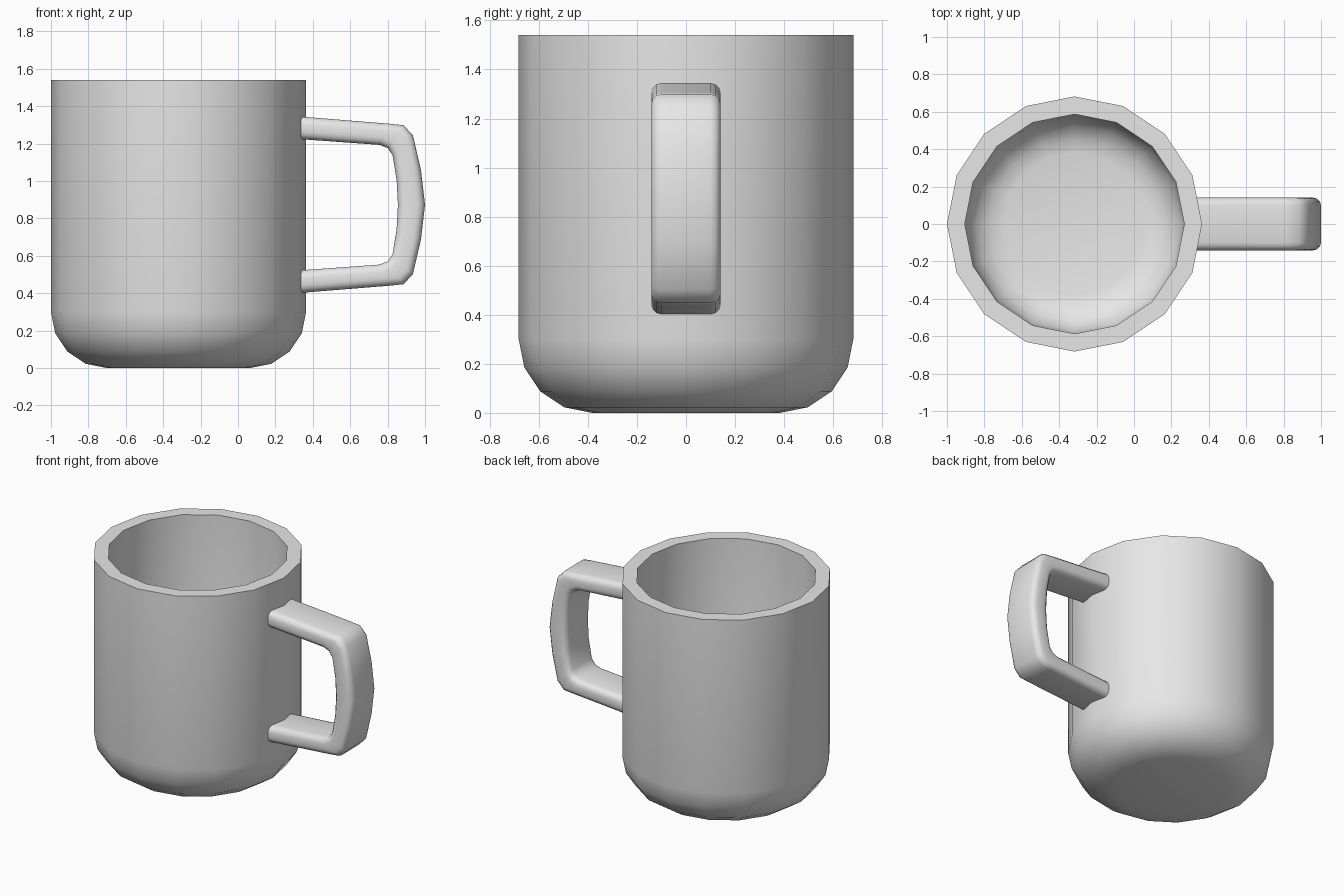
import bpy
import bmesh
from math import sin, cos, pi, radians
from mathutils import Vector

cube = bpy.data.objects.get("Cube")
if cube:
    bpy.data.objects.remove(cube, do_unlink=True)

SIDES = 16
AXIS_X, RADIUS, HEIGHT, WALL, ROUND = -0.318, 0.682, 1.54, 0.095, 0.3
HANDLE_MID_Z, HALF_WIDTH, CORNER = 0.873, 0.141, 0.042

grey = bpy.data.materials.new("light grey")
grey.use_nodes = True
grey.diffuse_color = (0.8, 0.8, 0.8, 1)
grey.node_tree.nodes["Principled BSDF"].inputs["Base Color"].default_value = (0.8, 0.8, 0.8, 1)


def loft(name, rings, sharp_angle):
    """Skin a list of equal-sized rings and cap both ends."""
    bm = bmesh.new()
    loops = [[bm.verts.new(p) for p in ring] for ring in rings]
    for a, b in zip(loops, loops[1:]):
        for i in range(len(a)):
            j = (i + 1) % len(a)
            bm.faces.new((a[i], a[j], b[j], b[i]))
    bm.faces.new(loops[0])
    bm.faces.new(loops[-1])
    bmesh.ops.recalc_face_normals(bm, faces=bm.faces)
    mesh = bpy.data.meshes.new(name)
    bm.to_mesh(mesh)
    bm.free()
    mesh.materials.append(grey)
    obj = bpy.data.objects.new(name, mesh)
    bpy.context.collection.objects.link(obj)
    bpy.ops.object.select_all(action='DESELECT')
    obj.select_set(True)
    bpy.context.view_layer.objects.active = obj
    bpy.ops.object.shade_smooth_by_angle(angle=radians(sharp_angle))
    return obj


# Mug body: rounded base, straight wall, flat rim, hollow inside
def wall_profile(offset):
    bend = ROUND - offset
    core = RADIUS - ROUND
    curve = [(core + bend * sin(k * pi / 8), ROUND - bend * cos(k * pi / 8))
             for k in range(5)]
    return curve + [(RADIUS - offset, HEIGHT)]


profile = wall_profile(0) + wall_profile(WALL)[::-1]
loft("mug_body",
     [[Vector((AXIS_X + r * cos(2 * pi * i / SIDES), r * sin(2 * pi * i / SIDES), z))
       for i in range(SIDES)] for r, z in profile], 30)


# Handle: rounded rectangular section following paired outer and inner outlines
def section(outer, inner):
    a, b = Vector((outer[0], 0, outer[1])), Vector((inner[0], 0, inner[1]))
    mid, axis = (a + b) / 2, (a - b).normalized()
    half = (a - b).length / 2
    ring = []
    for quarter, (sy, st) in enumerate(((1, 1), (-1, 1), (-1, -1), (1, -1))):
        for k in range(4):
            t = (quarter + k / 3) * pi / 2
            y = sy * (HALF_WIDTH - CORNER) + CORNER * cos(t)
            d = st * (half - CORNER) + CORNER * sin(t)
            ring.append(mid + axis * d + Vector((0, y, 0)))
    return ring


upper = [((0.30, 1.347), (0.30, 1.226)),
         ((0.81, 1.306), (0.757, 1.193)),
         ((0.885, 1.298), (0.80, 1.176)),
         ((0.935, 1.245), (0.826, 1.139)),
         ((0.978, 1.06), (0.848, 1.005))]
middle = [((1.0, HANDLE_MID_Z), (0.855, HANDLE_MID_Z))]
lower = [tuple((x, 2 * HANDLE_MID_Z - z) for x, z in pair) for pair in upper[::-1]]
loft("handle", [section(*pair) for pair in upper + middle + lower], 50)
